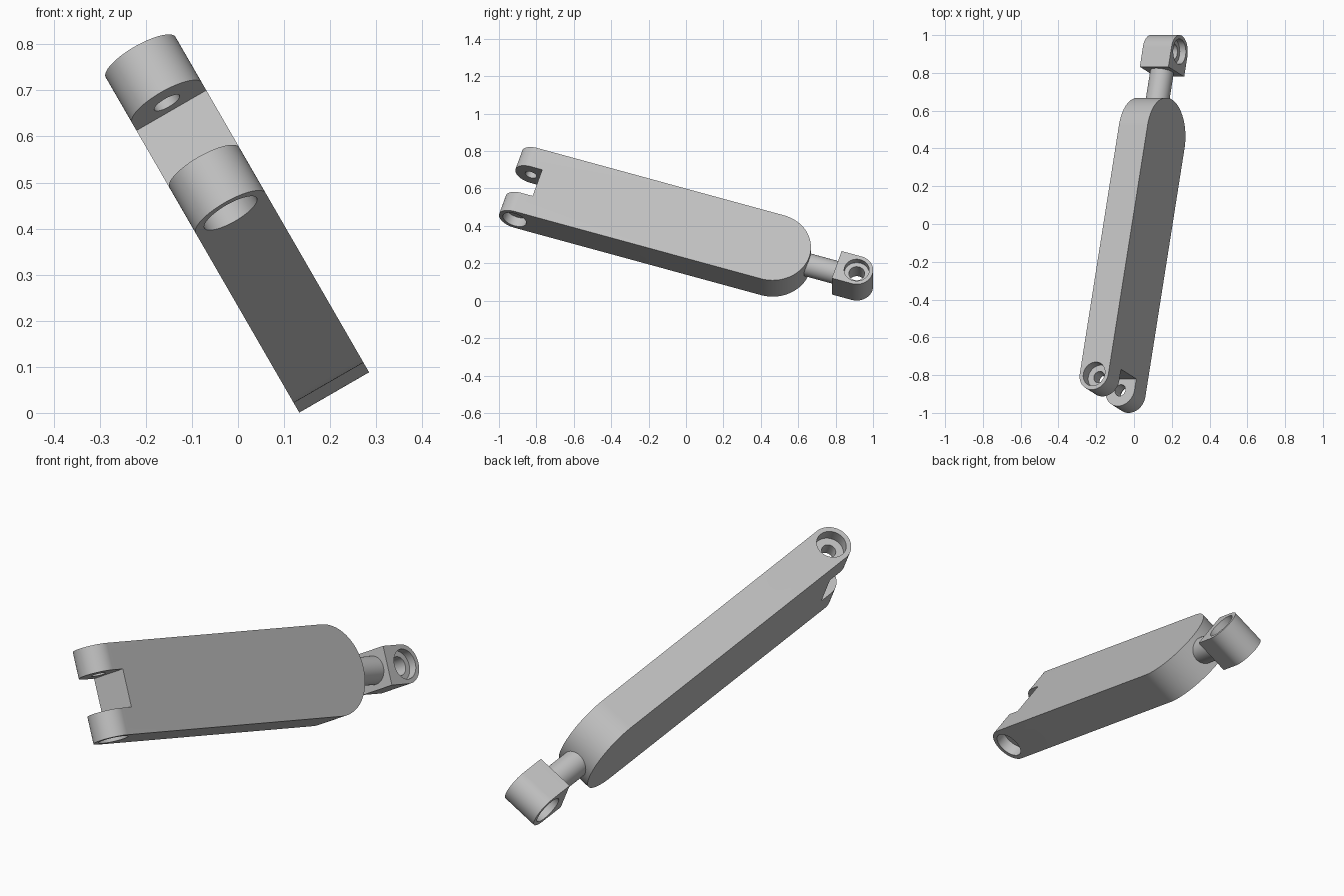
import bpy
import bmesh
from math import cos, sin, pi, radians
from mathutils import Matrix, Vector

cube = bpy.data.objects.get("Cube")
if cube:
    bpy.data.objects.remove(cube)

grey = bpy.data.materials.new("light_grey")
grey.use_nodes = True
colour = (0.53, 0.53, 0.53, 1)
grey.diffuse_color = colour
grey.node_tree.nodes["Principled BSDF"].inputs["Base Color"].default_value = colour

# Tilted frame: thickness, length and width axes of the part
roll, pitch = radians(30), radians(17.5)
up = Vector((-sin(roll), 0, cos(roll)))
thick_dir = Vector((cos(roll), 0, sin(roll)))
long_dir = Vector((0, cos(pitch), 0)) - up * sin(pitch)
wide_dir = Vector((0, sin(pitch), 0)) + up * cos(pitch)
FRAME = Matrix((thick_dir, long_dir, wide_dir)).transposed().to_4x4()

# Shared sizes along those axes
T, HALF = 0.203, 0.0875        # thickness centre and half
W, WIDE = 0.295, 0.205         # width centre and half
PIN, NOSE, EYE = -0.9895, 0.3925, 0.864


def arc(a, b, r, start=0, end=360, n=64):
    full = end - start == 360
    steps = n if full else n + 1
    return [(a + r * cos(radians(start + (end - start) * i / n)),
             b + r * sin(radians(start + (end - start) * i / n))) for i in range(steps)]


def prism(name, points, axis, low, high):
    """Extrude a flat outline along axis 0 thickness, 1 length or 2 width."""
    bm = bmesh.new()
    rings = []
    for h in (low, high):
        ring = []
        for p in points:
            co = list(p)
            co.insert(axis, h)
            ring.append(bm.verts.new(co))
        rings.append(ring)
        bm.faces.new(ring)
    n = len(points)
    for i in range(n):
        j = (i + 1) % n
        bm.faces.new((rings[0][i], rings[0][j], rings[1][j], rings[1][i]))
    bmesh.ops.recalc_face_normals(bm, faces=bm.faces)
    mesh = bpy.data.meshes.new(name)
    bm.to_mesh(mesh)
    bm.free()
    obj = bpy.data.objects.new(name, mesh)
    bpy.context.collection.objects.link(obj)
    return obj


def carve(obj, cutter, operation="DIFFERENCE"):
    mod = obj.modifiers.new("carve", "BOOLEAN")
    mod.operation, mod.solver, mod.object = operation, "EXACT", cutter
    bpy.context.view_layer.objects.active = obj
    bpy.ops.object.modifier_apply(modifier=mod.name)
    bpy.data.objects.remove(cutter)


def finish(obj):
    obj.data.transform(FRAME)
    obj.data.materials.clear()
    obj.data.materials.append(grey)
    bpy.ops.object.select_all(action="DESELECT")
    obj.select_set(True)
    bpy.context.view_layer.objects.active = obj
    bpy.ops.object.shade_smooth_by_angle(angle=radians(30))


# Body: flat bar with a half-round nose
outline = [(-1.2, W - WIDE)] + arc(NOSE, W, WIDE, -90, 90) + [(-1.2, W + WIDE)]
body = prism("body", outline, 0, T - HALF, T + HALF)

# Rounded fork end
plan = arc(T, PIN, HALF, 180, 360) + [(T + HALF + 0, 0.8), (T - HALF, 0.8)]
wider = [(T + (a - T) * 1.0001, b) for a, b in plan]
carve(body, prism("fork_plan", wider, 2, -0.2, 0.8), "INTERSECT")

# Fork slot
slot = [(-1.3, W - 0.085), (-0.926, W - 0.085), (-0.926, W + 0.085), (-1.3, W + 0.085)]
carve(body, prism("slot_cutter", slot, 0, 0, 0.4))

# Pin hole with a counterbore on both outer sides
carve(body, prism("pin_cutter", arc(T, PIN, 0.0315), 2, 0, 0.6))
for low, high in ((0, W - WIDE + 0.055), (W + WIDE - 0.055, 0.6)):
    carve(body, prism("bore_cutter", arc(T, PIN, 0.0655), 2, low, high))
finish(body)

# Rod
finish(prism("rod", arc(T, W, 0.0625), 1, 0.5, 0.76))

# Rod eye: block with a half-round end, stepped cross hole
shape = [(0.752, W - HALF)] + arc(EYE, W, HALF, -90, 90) + [(0.752, W + HALF)]
eye = prism("rod_eye", shape, 0, T - HALF, T + HALF)
carve(eye, prism("eye_cutter", arc(EYE, W, 0.042), 0, 0, 0.4))
for low, high in ((0, T - HALF + 0.037), (T + HALF - 0.037, 0.4)):
    carve(eye, prism("eye_bore_cutter", arc(EYE, W, 0.067), 0, low, high))
finish(eye)
